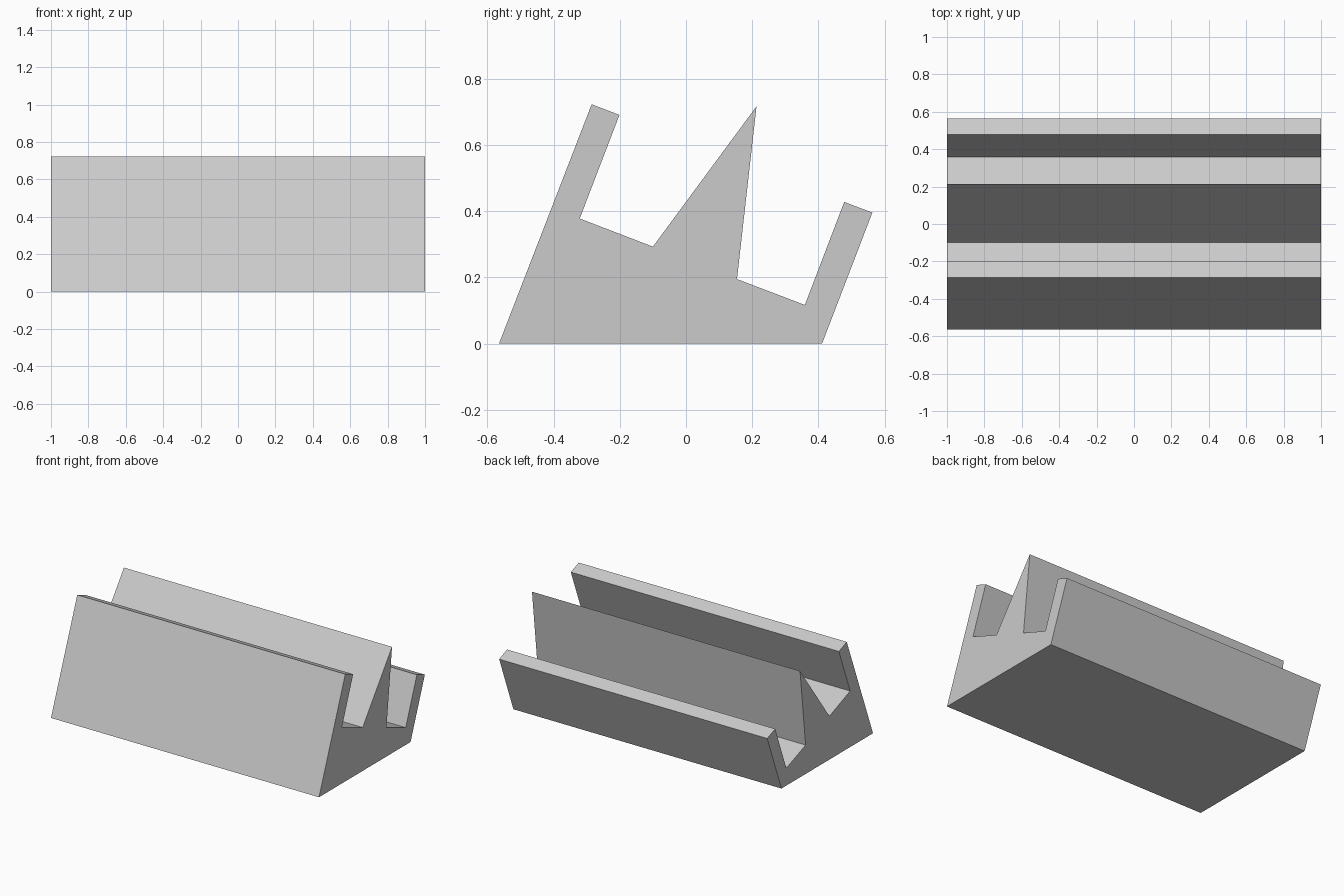
import bpy
import bmesh

cube = bpy.data.objects.get("Cube")
if cube:
    bpy.data.objects.remove(cube, do_unlink=True)

# Plain grey material
grey = bpy.data.materials.new("light_grey")
grey.use_nodes = True
colour = (0.6, 0.6, 0.6, 1)
grey.diffuse_color = colour
grey.node_tree.nodes["Principled BSDF"].inputs["Base Color"].default_value = colour

# Side profile (y, z): two leaning rails with a pointed ridge between them
profile = [
    (-0.565, 0), (0.411, 0),
    (0.563, 0.396), (0.478, 0.428), (0.359, 0.117),
    (0.154, 0.195), (0.213, 0.717), (-0.1, 0.293),
    (-0.321, 0.378), (-0.201, 0.691), (-0.285, 0.723),
]


def extrude_profile(name, points, half_width, material):
    bm = bmesh.new()
    end = bm.faces.new([bm.verts.new((-half_width, y, z)) for y, z in points])
    grown = bmesh.ops.extrude_face_region(bm, geom=[end], use_keep_orig=True)
    moved = [g for g in grown["geom"] if isinstance(g, bmesh.types.BMVert)]
    bmesh.ops.translate(bm, verts=moved, vec=(2 * half_width, 0, 0))
    bmesh.ops.recalc_face_normals(bm, faces=bm.faces)
    mesh = bpy.data.meshes.new(name)
    bm.to_mesh(mesh)
    bm.free()
    mesh.materials.append(material)
    obj = bpy.data.objects.new(name, mesh)
    bpy.context.collection.objects.link(obj)
    return obj


# Slotted stand, one solid extrusion across its full width
extrude_profile("slotted_stand", profile, 1, grey)
